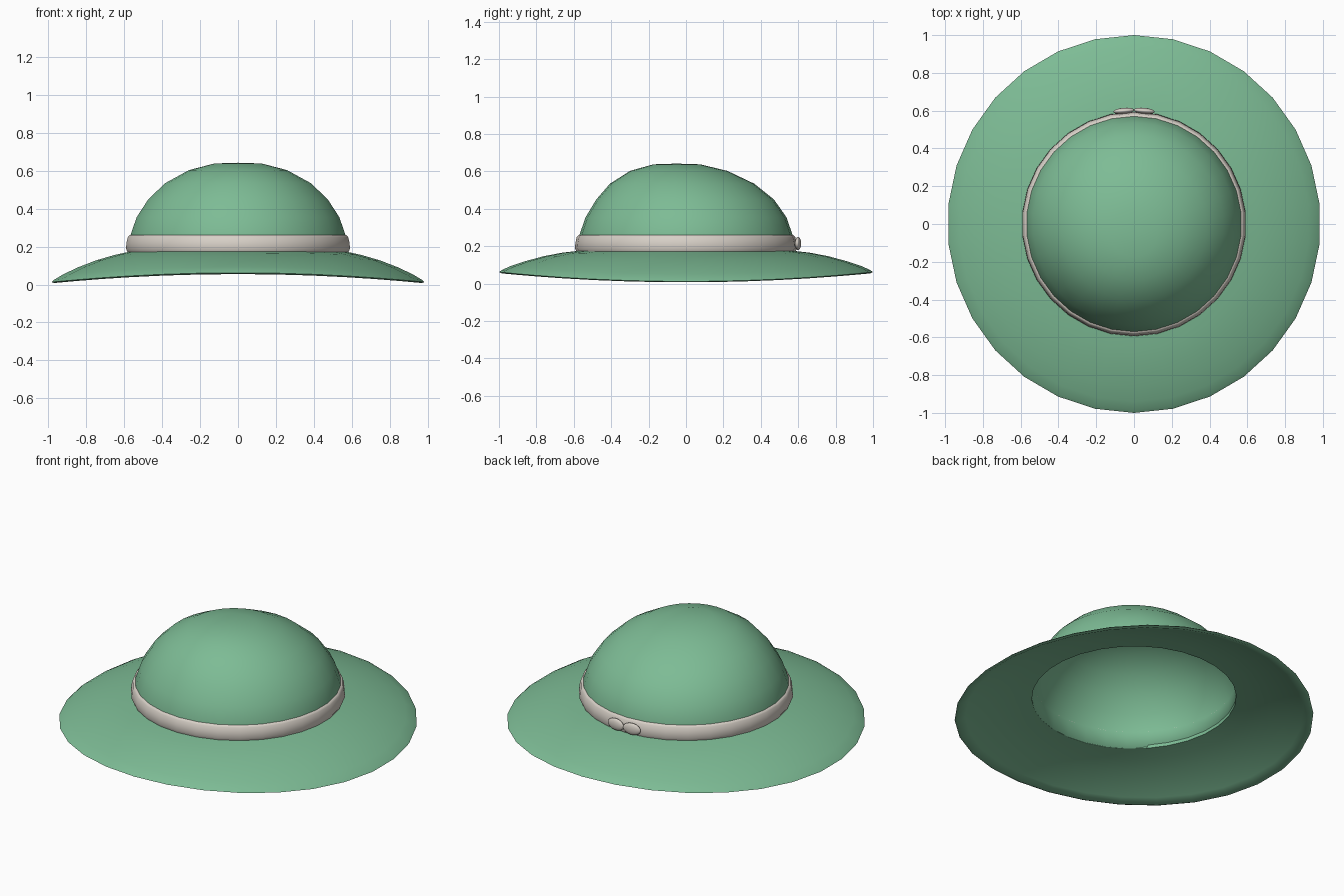
import bpy
import bmesh
import math

SEGMENTS = 30

cube = bpy.data.objects.get("Cube")
if cube:
    bpy.data.objects.remove(cube, do_unlink=True)


def make_material(name, rgb):
    mat = bpy.data.materials.new(name)
    mat.use_nodes = True
    color = (*rgb, 1.0)
    mat.diffuse_color = color
    mat.node_tree.nodes["Principled BSDF"].inputs["Base Color"].default_value = color
    return mat


green = make_material("soft_green", (0.205, 0.50, 0.30))
cream = make_material("warm_cream", (0.68, 0.63, 0.57))


def smooth(obj, degrees):
    bpy.ops.object.select_all(action="DESELECT")
    obj.select_set(True)
    bpy.context.view_layer.objects.active = obj
    bpy.ops.object.shade_smooth_by_angle(angle=math.radians(degrees))


def lathe(name, profile, mat, closed=False, warp=None, angle=50):
    """Spin a (radius, height) profile about z; a zero radius ends in a pole."""
    bm = bmesh.new()
    rings = []
    for r, z in profile:
        if r == 0:
            rings.append([bm.verts.new((0, 0, z))] * SEGMENTS)
            continue
        ring = []
        for i in range(SEGMENTS):
            a = math.pi / 2 + math.tau * i / SEGMENTS
            ring.append(bm.verts.new((r * math.cos(a), r * math.sin(a), z)))
        rings.append(ring)
    pairs = list(zip(rings, rings[1:]))
    if closed:
        pairs.append((rings[-1], rings[0]))
    for low, high in pairs:
        for i in range(SEGMENTS):
            j = (i + 1) % SEGMENTS
            corners = dict.fromkeys((low[i], low[j], high[j], high[i]))
            bm.faces.new(list(corners))
    if warp:
        for v in bm.verts:
            warp(v.co)
    bmesh.ops.recalc_face_normals(bm, faces=bm.faces)
    mesh = bpy.data.meshes.new(name)
    bm.to_mesh(mesh)
    bm.free()
    mesh.materials.append(mat)
    obj = bpy.data.objects.new(name, mesh)
    bpy.context.collection.objects.link(obj)
    smooth(obj, angle)
    return obj


# Brim: thin ring drooping towards the left and right sides
def droop(co):
    t = max(0, (math.hypot(co.x, co.y) - 0.57) / 0.43)
    co.z -= 0.05 * co.x ** 2 * math.sqrt(t)
    co.x *= 0.988


top_side = [(0.57, 0.176), (0.66, 0.166), (0.76, 0.147),
            (0.86, 0.12), (0.94, 0.093), (0.985, 0.073), (1.0, 0.062)]
under_side = [(r, z - 0.02) for r, z in reversed(top_side[:-1])]
under_side[0] = (0.985, 0.055)
lathe("brim", top_side + under_side, green, closed=True, warp=droop)


# Crown: hollow dome leaning slightly forward near its top
def lean(co):
    co.y -= 0.05 * max(0, (co.z - 0.4) / 0.24) ** 1.5


crown = lathe("crown", [(0.575, 0.157), (0.57, 0.26), (0.537, 0.355), (0.475, 0.45),
                        (0.385, 0.535), (0.26, 0.603), (0.125, 0.638), (0, 0.642)],
              green, warp=lean)
shell = crown.modifiers.new("thin_shell", "SOLIDIFY")
shell.thickness = 0.008
shell.offset = -1

# Hat band: soft rounded strip around the base of the crown
lathe("hat_band", [(0.57, 0.172), (0.586, 0.172), (0.594, 0.19), (0.591, 0.22),
                   (0.584, 0.25), (0.575, 0.26), (0.562, 0.26)],
      cream, closed=True, angle=60)

# Bow: two flattened loops at the back of the band
for side, label in ((1, "left"), (-1, "right")):
    bpy.ops.mesh.primitive_uv_sphere_add(segments=20, ring_count=12, radius=1,
                                         location=(side * 0.054, 0.599, 0.215))
    loop = bpy.context.object
    loop.name = label + "_bow_loop"
    loop.scale = (0.056, 0.016, 0.035)
    loop.rotation_euler.z = -side * math.radians(5)
    loop.data.materials.append(cream)
    smooth(loop, 60)
